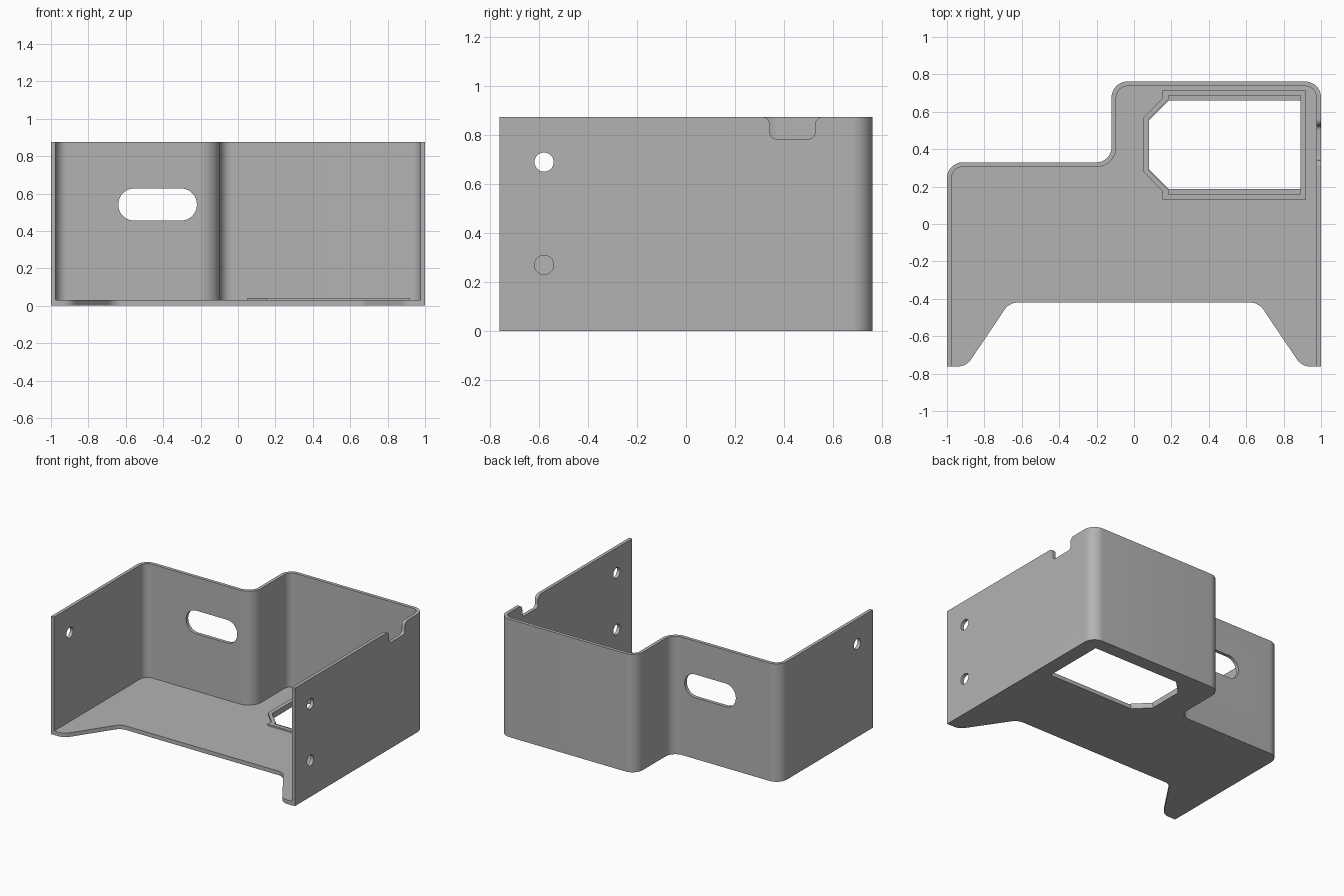
import bpy
import bmesh
from math import tan
from mathutils import Vector, Matrix

cube = bpy.data.objects.get("Cube")
if cube:
    bpy.data.objects.remove(cube, do_unlink=True)

grey = bpy.data.materials.new("plain grey")
grey.use_nodes = True
colour = (0.45, 0.45, 0.45, 1)
grey.diffuse_color = colour
grey.node_tree.nodes["Principled BSDF"].inputs["Base Color"].default_value = colour

# Matrices that map (u, v, depth) profile space onto the xy, xz and yz planes
XY = Matrix.Identity(3)
XZ = Matrix(((1, 0, 0), (0, 0, 1), (0, 1, 0)))
YZ = Matrix(((0, 0, 1), (1, 0, 0), (0, 1, 0)))


def rounded(points, steps=10):
    """Outline from (u, v, radius) corners, each replaced by a true arc."""
    out = []
    for i, (u, v, r) in enumerate(points):
        p = Vector((u, v))
        if r == 0:
            out.append(p)
            continue
        a = (Vector(points[i - 1][:2]) - p).normalized()
        b = (Vector(points[(i + 1) % len(points)][:2]) - p).normalized()
        half = a.angle(b) / 2
        centre = p + (a + b).normalized() * (r / Vector((a.cross(b), 0)).length
                                             * 2 * abs(a.dot((a + b).normalized())))
        start = p + a * (r / tan(half)) - centre
        end = p + b * (r / tan(half)) - centre
        for k in range(steps + 1):
            t = k / steps
            sweep = start.angle_signed(end)
            rot = Matrix.Rotation(-sweep * t, 2)
            out.append(centre + rot @ start)
    return out


def prism(name, outline, low, high, plane=XY):
    bm = bmesh.new()
    base = [bm.verts.new(plane @ Vector((p[0], p[1], low))) for p in outline]
    face = bm.faces.new(base)
    top = bmesh.ops.extrude_face_region(bm, geom=[face])["geom"]
    bmesh.ops.translate(bm, vec=plane @ Vector((0, 0, high - low)),
                        verts=[g for g in top if isinstance(g, bmesh.types.BMVert)])
    bmesh.ops.recalc_face_normals(bm, faces=bm.faces)
    mesh = bpy.data.meshes.new(name)
    bm.to_mesh(mesh)
    bm.free()
    mesh.materials.append(grey)
    ob = bpy.data.objects.new(name, mesh)
    bpy.context.collection.objects.link(ob)
    return ob


def cut(target, cutter):
    cutter.hide_render = True
    bpy.context.view_layer.objects.active = target
    mod = target.modifiers.new("cut", 'BOOLEAN')
    mod.operation = 'DIFFERENCE'
    mod.solver = 'EXACT'
    mod.object = cutter
    bpy.ops.object.modifier_apply(modifier=mod.name)
    bpy.data.objects.remove(cutter, do_unlink=True)


def smooth(ob):
    bpy.ops.object.select_all(action='DESELECT')
    ob.select_set(True)
    bpy.context.view_layer.objects.active = ob
    bpy.ops.object.shade_smooth_by_angle(angle=0.6)


def circle(u, v, r):
    return rounded([(u - r, v - r, r), (u + r, v - r, r),
                    (u + r, v + r, r), (u - r, v + r, r)], 8)[::1]


def clean(outline):
    """Drop repeated neighbours where arcs meet."""
    return [p for i, p in enumerate(outline) if (p - outline[i - 1]).length > 1e-5]


FRONT, BACK, STEP, TOP = -0.762, 0.762, 0.33, 0.875
WALL, FLOOR = 0.025, 0.03


def shell(inset, front, convex, concave):
    """Stepped plan outline, pulled in by the wall thickness."""
    e = 1 - inset
    return rounded([(-e, front, 0), (e, front, 0), (e, BACK - inset, convex),
                    (-0.12 + inset, BACK - inset, convex),
                    (-0.12 + inset, STEP - inset, concave),
                    (-e, STEP - inset, convex)])


# Tray: stepped block hollowed out from the front and top
tray = prism("bracket_tray", shell(0, FRONT, 0.085, 0.08), 0, TOP)
cut(tray, prism("cavity", shell(WALL, -1, 0.06, 0.105), FLOOR, 1))

# Front edge of the floor, leaving two tapered feet
foot, r = 0.897, 0.085
slope = 0.231 / 0.342
far = -0.9
feet = [(-foot, FRONT, r), (-0.666, -0.42, r), (0.666, -0.42, r), (foot, FRONT, r),
        (0.972, FRONT, 0), (0.972, far, 0), (-0.972, far, 0), (-0.972, FRONT, 0)]
cut(tray, prism("foot_gap", rounded(feet), -0.1, 0.1))


# Floor opening with two clipped corners and a raised rim
def window(left, right, shoulder, low, high, clip_low, clip_high):
    pts = [(left, clip_low), (shoulder, clip_low - 0.105), (shoulder, low), (right, low),
           (right, high), (shoulder, high), (shoulder, clip_high + 0.105), (left, clip_high)]
    return clean([Vector(p) for p in pts])


cut(tray, prism("opening", window(0.08, 0.89, 0.185, 0.187, 0.66, 0.292, 0.555), -0.1, 0.1))
rim = prism("opening_rim", window(0.05, 0.92, 0.152, 0.13, 0.714, 0.28, 0.567), FLOOR - 0.002, 0.042)
cut(rim, prism("rim_core", window(0.08, 0.89, 0.185, 0.16, 0.686, 0.285, 0.562), -0.1, 0.1))

# Long slot in the stepped back wall
slot = [(-0.64, 0.455, 0.085), (-0.22, 0.455, 0.085), (-0.22, 0.627, 0.085), (-0.64, 0.627, 0.085)]
cut(tray, prism("slot", rounded(slot), 0.2, 0.4, XZ))

# Screw holes: an upper one in each side wall, a lower one on the left only
for side, z in ((-1, 0.69), (1, 0.69), (1, 0.27)):
    cut(tray, prism("hole", clean(circle(-0.58, z, 0.039)),
                    side - 0.1, side + 0.1, YZ))

# Flared notch in the top of the left wall
notch = [(0.343, 0.785, 0.025), (0.527, 0.785, 0.025), (0.527, TOP, 0.034),
         (0.65, TOP, 0), (0.65, 1, 0), (0.22, 1, 0), (0.22, TOP, 0), (0.343, TOP, 0.034)]
cut(tray, prism("notch", rounded(notch), 0.9, 1.1, YZ))

for part in (tray, rim):
    smooth(part)
